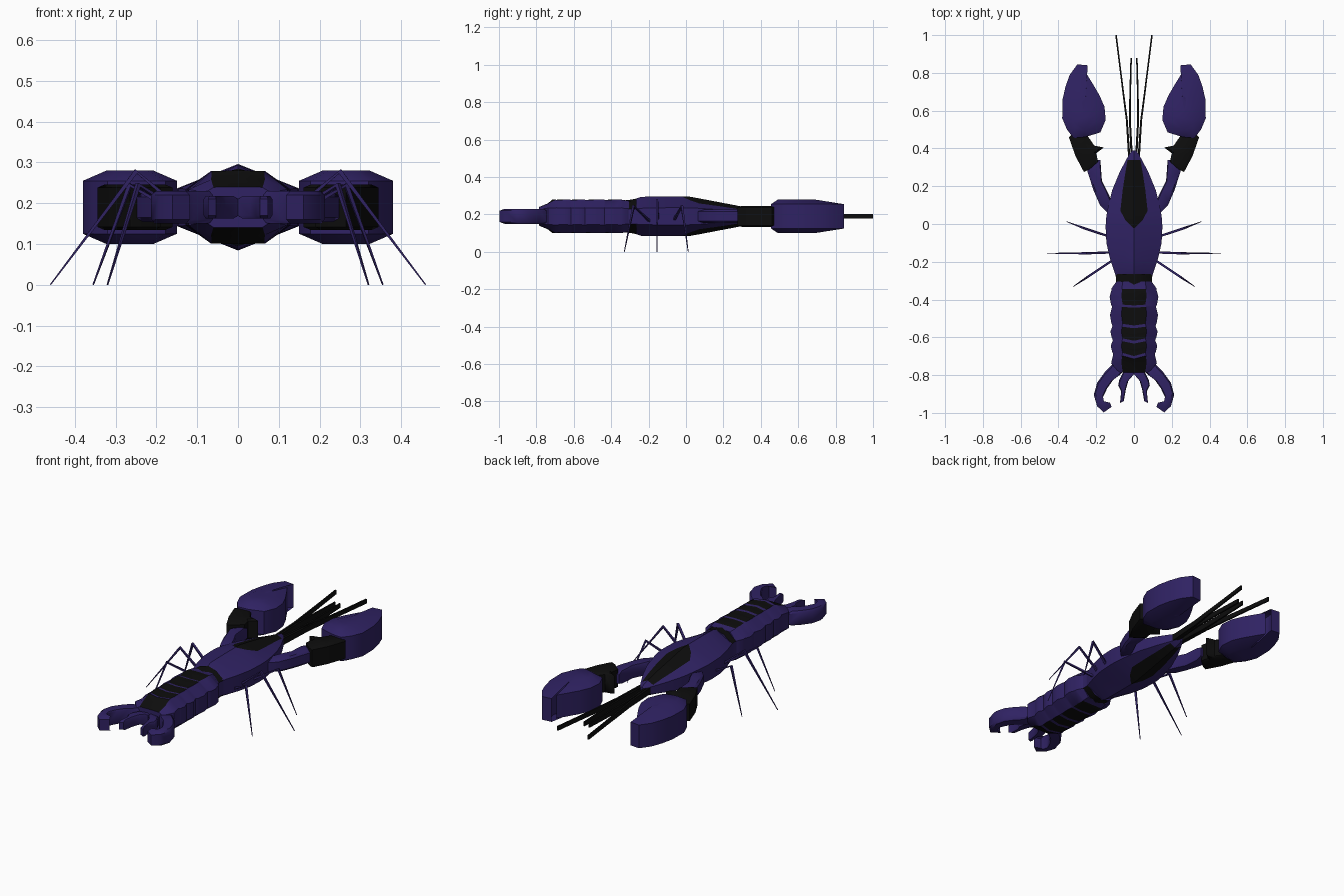
import bpy, bmesh, math
from mathutils import Vector

MID = 0.19  # height of the plane the body is symmetric about


def material(name, rgb):
    m = bpy.data.materials.new(name)
    m.diffuse_color = (*rgb, 1)
    return m


PURPLE = material("deep_purple", (0.029, 0.016, 0.125))
BLACK = material("black", (0.004, 0.004, 0.004))


def finish(name, bm, mats, mirror=False, angle=35):
    bmesh.ops.recalc_face_normals(bm, faces=bm.faces)
    me = bpy.data.meshes.new(name)
    bm.to_mesh(me)
    bm.free()
    for m in mats:
        me.materials.append(m)
    for p in me.polygons:
        p.use_smooth = True
    me.set_sharp_from_angle(angle=math.radians(angle))
    ob = bpy.data.objects.new(name, me)
    bpy.context.collection.objects.link(ob)
    if mirror:
        ob.modifiers.new("mirror", 'MIRROR').use_mirror_merge = False
    return ob


def loft(name, sections, painted, strips):
    """Join ten-sided rings along y. Section: y, half width, patch half width,
    ridge, patch and side half heights, chevron shift of the ridge.
    painted(i) tells whether span i is black on the given strips."""
    bm = bmesh.new()
    rings = []
    for y, w, p, h, hp, s, c in sections:
        half = [(0, y - c, h), (p, y - c * 0.3, hp), (w, y, s),
                (w, y, -s), (p, y - c * 0.3, -hp), (0, y - c, -h)]
        pts = half + [(-x, yy, z) for x, yy, z in half[4:0:-1]]
        rings.append([bm.verts.new((x, yy, MID + z)) for x, yy, z in pts])
    for i, (a, b) in enumerate(zip(rings, rings[1:])):
        for k in range(10):
            f = bm.faces.new((a[k], a[(k + 1) % 10], b[(k + 1) % 10], b[k]))
            f.material_index = int(painted(i) and k in strips)
    bm.faces.new(rings[0])
    bm.faces.new(rings[-1])
    return finish(name, bm, (PURPLE, BLACK))


def slab(name, outline, wall, height, centre, scale, mat):
    """Upright outline with sloping shoulders above and below, on both sides."""
    bm = bmesh.new()
    cx, cy = centre
    small = [(cx + (x - cx) * scale, cy + (y - cy) * scale) for x, y in outline]
    layers = [(small, -height), (outline, -wall), (outline, wall), (small, height)]
    rings = [[bm.verts.new((x, y, MID + z)) for x, y in pts] for pts, z in layers]
    n = len(outline)
    for a, b in zip(rings, rings[1:]):
        for k in range(n):
            bm.faces.new((a[k], a[(k + 1) % n], b[(k + 1) % n], b[k]))
    caps = [bm.faces.new(rings[0]), bm.faces.new(rings[-1])]
    bmesh.ops.triangulate(bm, faces=caps)
    return finish(name, bm, (mat,), True, 40)


def rod(name, path, sizes, mat, tall=1.0):
    """Tapered four-sided rod along a path, on both sides."""
    bm = bmesh.new()
    rings = []
    pts = [Vector(p) for p in path]
    for i, (p, r) in enumerate(zip(pts, sizes)):
        d = (pts[min(i + 1, len(pts) - 1)] - pts[max(i - 1, 0)]).normalized()
        side = d.cross(Vector((0, 0, 1))).normalized()
        up = side.cross(d) * tall
        rings.append([bm.verts.new(p + (side * a + up * b) * r)
                      for a, b in ((1, 1), (-1, 1), (-1, -1), (1, -1))])
    for a, b in zip(rings, rings[1:]):
        for k in range(4):
            bm.faces.new((a[k], a[(k + 1) % 4], b[(k + 1) % 4], b[k]))
    bm.faces.new(rings[0])
    bm.faces.new(rings[-1])
    return finish(name, bm, (mat,), True)


# Carapace: y, half width, patch half width, ridge and side half heights
shape = [(0.39, 0.012, 0.006, 0.025, 0.015), (0.34, 0.042, 0.034, 0.042, 0.022),
         (0.27, 0.078, 0.046, 0.058, 0.028), (0.18, 0.115, 0.06, 0.075, 0.035),
         (0.07, 0.142, 0.072, 0.096, 0.043), (0.02, 0.149, 0.045, 0.105, 0.045),
         (-0.02, 0.15, 0.004, 0.106, 0.046), (-0.10, 0.146, 0.05, 0.106, 0.046),
         (-0.18, 0.128, 0.05, 0.106, 0.045), (-0.24, 0.108, 0.05, 0.104, 0.043),
         (-0.27, 0.098, 0.05, 0.094, 0.042)]
loft("carapace", [(y, w, p, h, h - (h - s) * p / w, s, 0) for y, w, p, h, s in shape],
     lambda i: 1 <= i <= 5, {0, 4, 5, 9})

# Black joint between carapace and tail
loft("waist_joint", [(-0.265, 0.099, 0.05, 0.095, 0.08, 0.04, 0),
                     (-0.29, 0.094, 0.05, 0.09, 0.082, 0.04, 0),
                     (-0.32, 0.098, 0.05, 0.086, 0.08, 0.04, 0)],
     lambda i: True, {0, 1, 3, 4, 5, 6, 8, 9})

# Tail: five scalloped segments, each with a black plate above and below
tail = [(-0.305, 0.094, 0.06, 0.084, 0.083, 0.04, 0),
        (-0.34, 0.118, 0.064, 0.088, 0.087, 0.044, 0)]
plates = [(-0.345, -0.425), (-0.437, -0.525), (-0.54, -0.6),
          (-0.615, -0.675), (-0.69, -0.785)]
for i, (a, b) in enumerate(plates):
    c0, c1 = 0.006 * i, 0.006 * (i + 1) if i < 4 else 0
    last = i == 4
    h1 = 0.05 if last else 0.088
    w = 0.126 - 0.002 * i
    tail += [(a, w - 0.008, 0.064, 0.09, 0.089, 0.046, c0),
             ((a + b) / 2, w + 0.003, 0.066, (0.09 + h1) / 2 if last else 0.09,
              0.068 if last else 0.089, 0.044, c1),
             (b, 0.08 if last else w - 0.004, 0.06, h1, h1 - 0.001,
              0.036 if last else 0.044, c1)]
loft("tail", tail, lambda i: i >= 2 and (i - 2) % 3 < 2, {0, 4, 5, 9})

# Tail fan: hooked outer lobes and curled inner lobes
slab("outer_tail_lobe",
     [(0.05, -0.77), (0.11, -0.74), (0.155, -0.785), (0.195, -0.84), (0.213, -0.905),
      (0.195, -0.965), (0.16, -0.997), (0.118, -0.968), (0.158, -0.958),
      (0.166, -0.92), (0.142, -0.87), (0.11, -0.825), (0.07, -0.795)],
     0.03, 0.04, (0.165, -0.86), 0.8, PURPLE)
slab("inner_tail_lobe",
     [(0.0, -0.77), (0.055, -0.78), (0.078, -0.825), (0.084, -0.855), (0.068, -0.885),
      (0.074, -0.948), (0.054, -0.938), (0.044, -0.88), (0.03, -0.83), (0.0, -0.795)],
     0.02, 0.028, (0.058, -0.85), 0.8, PURPLE)

# Claws, black wrists and forearms
slab("claw",
     [(0.32, 0.455), (0.355, 0.50), (0.38, 0.56), (0.378, 0.66), (0.362, 0.73),
      (0.34, 0.79), (0.30, 0.845), (0.245, 0.84), (0.28, 0.805), (0.286, 0.755),
      (0.268, 0.69), (0.256, 0.735), (0.248, 0.79), (0.22, 0.745), (0.182, 0.68),
      (0.156, 0.62), (0.15, 0.55), (0.178, 0.485), (0.26, 0.46)],
     0.065, 0.09, (0.265, 0.53), 0.5, PURPLE)
slab("wrist",
     [(0.345, 0.46), (0.31, 0.36), (0.265, 0.275), (0.235, 0.29), (0.19, 0.33),
      (0.2, 0.375), (0.16, 0.405), (0.21, 0.415), (0.255, 0.48), (0.31, 0.49)],
     0.048, 0.056, (0.255, 0.39), 0.8, BLACK)
slab("forearm",
     [(0.25, 0.29), (0.215, 0.18), (0.18, 0.10), (0.14, 0.06), (0.11, 0.10),
      (0.135, 0.16), (0.17, 0.23), (0.178, 0.34), (0.215, 0.34)],
     0.025, 0.036, (0.185, 0.21), 0.75, PURPLE)

# Walking legs: hip, raised knee, pointed foot
legs = {"front_leg": ((0.12, -0.07, 0.16), (0.265, -0.022, 0.245), (0.355, 0.012, 0.0)),
        "middle_leg": ((0.11, -0.15, 0.16), (0.25, -0.155, 0.278), (0.46, -0.155, 0.0)),
        "rear_leg": ((0.11, -0.19, 0.16), (0.245, -0.28, 0.245), (0.32, -0.33, 0.0))}
for name, path in legs.items():
    rod(name, path, (0.006, 0.006, 0.0015), PURPLE)

# Long and short antennae
rod("long_antenna", [(0.025, 0.35, MID), (0.038, 0.55, MID), (0.055, 0.68, MID),
                     (0.075, 0.84, MID), (0.095, 1.0, MID)],
    (0.006, 0.005, 0.0045, 0.004, 0.004), BLACK, 3)
rod("short_antenna", [(0.012, 0.36, MID), (0.022, 0.55, MID), (0.02, 0.7, MID),
                      (0.015, 0.88, MID)],
    (0.006, 0.005, 0.0045, 0.004), BLACK, 3)
